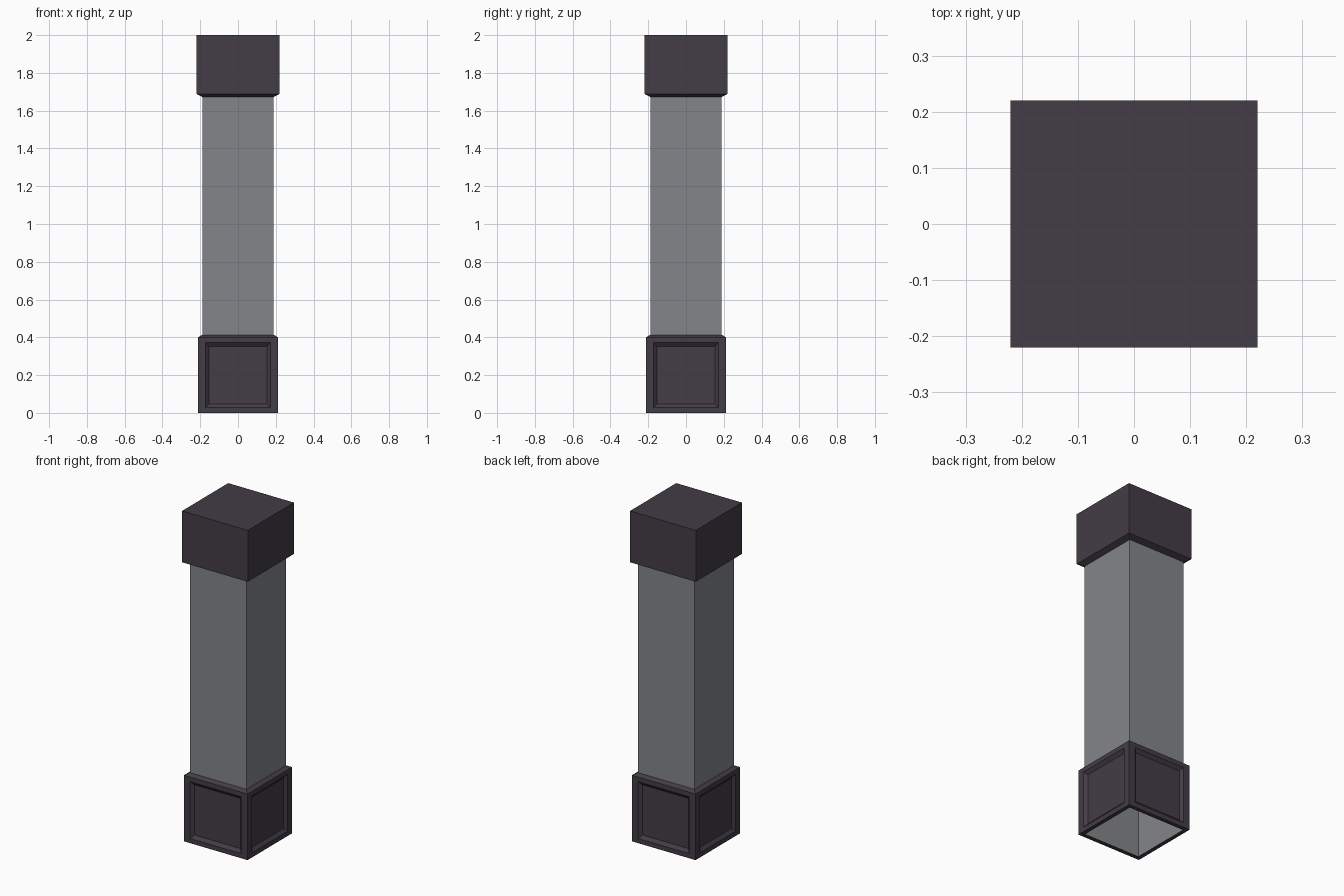
import bpy, bmesh, math
from mathutils import Matrix, Vector

if "Cube" in bpy.data.objects:
    bpy.data.objects.remove(bpy.data.objects["Cube"])


def material(name, rgb):
    m = bpy.data.materials.new(name)
    m.diffuse_color = (*rgb, 1)
    m.use_nodes = True
    m.node_tree.nodes["Principled BSDF"].inputs["Base Color"].default_value = m.diffuse_color
    return m


dark = material("dark plum stone", (0.056, 0.046, 0.062))
grey = material("grey stone", (0.225, 0.235, 0.248))


def finish(bm, name, mat):
    bmesh.ops.remove_doubles(bm, verts=bm.verts, dist=0.0005)
    bmesh.ops.recalc_face_normals(bm, faces=bm.faces)
    me = bpy.data.meshes.new(name)
    bm.to_mesh(me)
    bm.free()
    me.materials.append(mat)
    ob = bpy.data.objects.new(name, me)
    bpy.context.collection.objects.link(ob)
    return ob


def square_loft(bm, rings, close_top=False, skip=()):
    """Stack of squares given as (half width, z), joined by side walls."""
    loops = [[bm.verts.new((sx * h, sy * h, z)) for sx, sy in
              ((-1, -1), (1, -1), (1, 1), (-1, 1))] for h, z in rings]
    for k, (a, b) in enumerate(zip(loops, loops[1:])):
        if k in skip:
            continue
        for i in range(4):
            j = (i + 1) % 4
            bm.faces.new((a[i], a[j], b[j], b[i]))
    if close_top:
        bm.faces.new(loops[-1])


def recessed_side(bm, turn):
    """Base side with a bevelled sunken panel: (half width, low z, high z, y)."""
    rot = Matrix.Rotation(turn, 3, 'Z')
    rects = [(0.213, 0.0, 0.40, -0.213), (0.171, 0.028, 0.372, -0.213),
             (0.154, 0.048, 0.352, -0.197)]
    loops = [[bm.verts.new(rot @ Vector(p)) for p in
              ((-w, y, lo), (w, y, lo), (w, y, hi), (-w, y, hi))]
             for w, lo, hi, y in rects]
    for a, b in zip(loops, loops[1:]):
        for i in range(4):
            j = (i + 1) % 4
            bm.faces.new((a[i], a[j], b[j], b[i]))
    bm.faces.new(loops[-1])


# Shaft: hollow square tube, open at the bottom
bm = bmesh.new()
square_loft(bm, [(0.189, 0.001), (0.189, 1.99)])
finish(bm, "shaft", grey)

# Cap: block with a chamfered underside
bm = bmesh.new()
square_loft(bm, [(0.189, 1.673), (0.22, 1.689), (0.22, 2.0)], close_top=True)
finish(bm, "cap", dark)

# Base: four panelled sides, chamfered top edge and narrow bottom rim
bm = bmesh.new()
for k in range(4):
    recessed_side(bm, k * math.pi / 2)
square_loft(bm, [(0.213, 0.40), (0.189, 0.413)])
square_loft(bm, [(0.189, 0.0), (0.213, 0.0)])
finish(bm, "base", dark)
